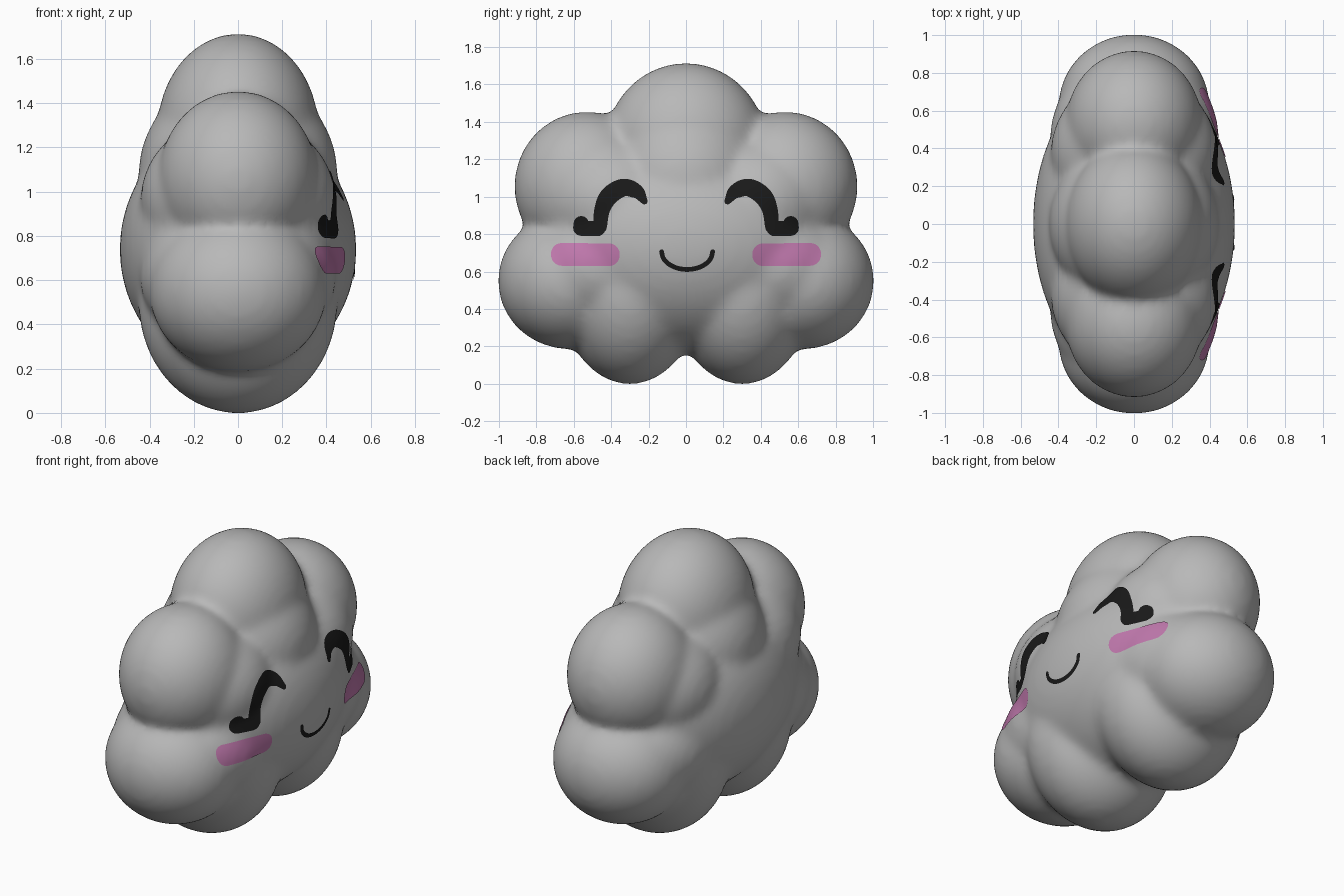
import bpy, bmesh, math
from mathutils import Vector, Matrix
from mathutils.bvhtree import BVHTree

cube = bpy.data.objects.get("Cube")
if cube:
    bpy.data.objects.remove(cube)


def material(name, colour):
    mat = bpy.data.materials.new(name)
    mat.use_nodes = True
    mat.diffuse_color = (*colour, 1)
    bsdf = next(n for n in mat.node_tree.nodes if n.type == 'BSDF_PRINCIPLED')
    bsdf.inputs["Base Color"].default_value = (*colour, 1)
    return mat


def add_object(name, bm, mat):
    mesh = bpy.data.meshes.new(name)
    bm.to_mesh(mesh)
    bm.free()
    mesh.materials.append(mat)
    obj = bpy.data.objects.new(name, mesh)
    bpy.context.collection.objects.link(obj)
    mesh.shade_smooth()
    return obj


grey = material("cloud_grey", (0.48, 0.48, 0.48))
black = material("face_black", (0.01, 0.01, 0.01))
pink = material("cheek_pink", (0.53, 0.19, 0.42))

# Cloud body: overlapping puffs (y, z, x radius, y radius, z radius)
puffs = [
    (0, 0.74, 0.535, 0.82, 0.58),     # centre
    (0, 1.275, 0.365, 0.43, 0.44),    # top
    (0, 1.08, 0.45, 0.45, 0.45),      # top, inner
    (0.53, 1.055, 0.36, 0.388, 0.40),  # upper side
    (0.38, 0.97, 0.44, 0.42, 0.38),   # upper side, inner
    (0.625, 0.55, 0.40, 0.38, 0.365),  # lower side
    (0.45, 0.62, 0.445, 0.46, 0.36),  # lower side, inner
    (0.30, 0.50, 0.45, 0.375, 0.503),  # bottom
]
bm = bmesh.new()
for y, z, rx, ry, rz in puffs:
    for side in ((1, -1) if y else (1,)):
        place = Matrix.Translation((0, side * y, z)) @ Matrix.Diagonal((rx, ry, rz, 1))
        bmesh.ops.create_icosphere(bm, subdivisions=5, radius=1, matrix=place)
cloud = add_object("cloud_body", bm, grey)

# Fuse the puffs and soften the creases between them
remesh = cloud.modifiers.new("fuse", 'REMESH')
remesh.mode = 'VOXEL'
remesh.voxel_size = 0.024
remesh.use_smooth_shade = True
soften = cloud.modifiers.new("soften", 'SMOOTH')
soften.factor = 0.5
soften.iterations = 14
bpy.context.view_layer.objects.active = cloud
cloud.select_set(True)
for name in ("fuse", "soften"):
    bpy.ops.object.modifier_apply(modifier=name)
cloud.data.shade_smooth()

bm = bmesh.new()
bm.from_mesh(cloud.data)
surface = BVHTree.FromBMesh(bm)
bm.free()


def spline(points, steps=8):
    """Catmull-Rom curve through (y, z, half width) points."""
    pts = [Vector(p) for p in points]
    pts = [2 * pts[0] - pts[1]] + pts + [2 * pts[-1] - pts[-2]]
    out = []
    for a, b, c, d in zip(pts, pts[1:], pts[2:], pts[3:]):
        for k in range(steps):
            t = k / steps
            out.append(0.5 * (2 * b + (c - a) * t + (2 * a - 5 * b + 4 * c - d) * t ** 2
                              + (3 * b - a - 3 * c + d) * t ** 3))
    return out + [pts[-2]]


def cap(end, inner, roundness):
    """Rounded tip beyond the end of a stroke."""
    way = (end - inner).xy.normalized()
    tip = []
    for k in range(1, 7):
        a = math.pi / 2 * k / 6.2
        p = end.xy + way * end.z * roundness * math.sin(a)
        tip.append(Vector((p.x, p.y, end.z * (1 - roundness + roundness * math.cos(a)))))
    return tip


def paint(bm, points, side=1, roundness=1.0, columns=8):
    """Lay a thin ribbon over the +x side of the cloud."""
    path = spline(points)
    path = cap(path[0], path[1], roundness)[::-1] + path + cap(path[-1], path[-2], roundness)
    rows = []
    for i, p in enumerate(path):
        along = (path[min(i + 1, len(path) - 1)] - path[max(i - 1, 0)]).xy.normalized()
        across = Vector((-along.y, along.x))
        row = []
        for k in range(columns + 1):
            q = p.xy + across * p.z * (2 * k / columns - 1)
            hit, normal, _, _ = surface.ray_cast(Vector((3, side * q.x, q.y)), Vector((-1, 0, 0)))
            row.append(bm.verts.new(hit + normal * 0.005))
        rows.append(row)
    for r, s in zip(rows, rows[1:]):
        for k in range(columns):
            face = bm.faces.new((r[k], r[k + 1], s[k + 1], s[k]))
            face.normal_update()
            if face.normal.x < 0:
                face.normal_flip()


# Happy closed eyes with a lash at the outer corner, and cheeks
arch = [(0.222, 0.975, 0.018), (0.262, 1.025, 0.038), (0.335, 1.047, 0.047),
        (0.41, 1.003, 0.049), (0.447, 0.93, 0.042), (0.457, 0.84, 0.036)]
foot = [(0.47, 0.83, 0.041), (0.51, 0.83, 0.041), (0.56, 0.83, 0.04)]
lash = [(0.56, 0.83, 0.04), (0.56, 0.84, 0.04), (0.558, 0.857, 0.04)]
cheek = [(0.41, 0.69, 0.06), (0.48, 0.69, 0.06), (0.59, 0.69, 0.06), (0.663, 0.69, 0.06)]
for label, side in (("left", 1), ("right", -1)):
    bm = bmesh.new()
    for stroke in (arch, foot, lash):
        paint(bm, stroke, side)
    add_object("eye_" + label, bm, black)
    bm = bmesh.new()
    paint(bm, cheek, side, roundness=0.95)
    add_object("cheek_" + label, bm, pink)

# Smile
bm = bmesh.new()
smile = []
for k in range(9):
    a = math.pi * (1 + k / 8)
    smile.append((0.006 + 0.136 * math.cos(a), 0.706 + 0.094 * math.sin(a), 0.0125))
paint(bm, smile, columns=4)
add_object("mouth", bm, black)
